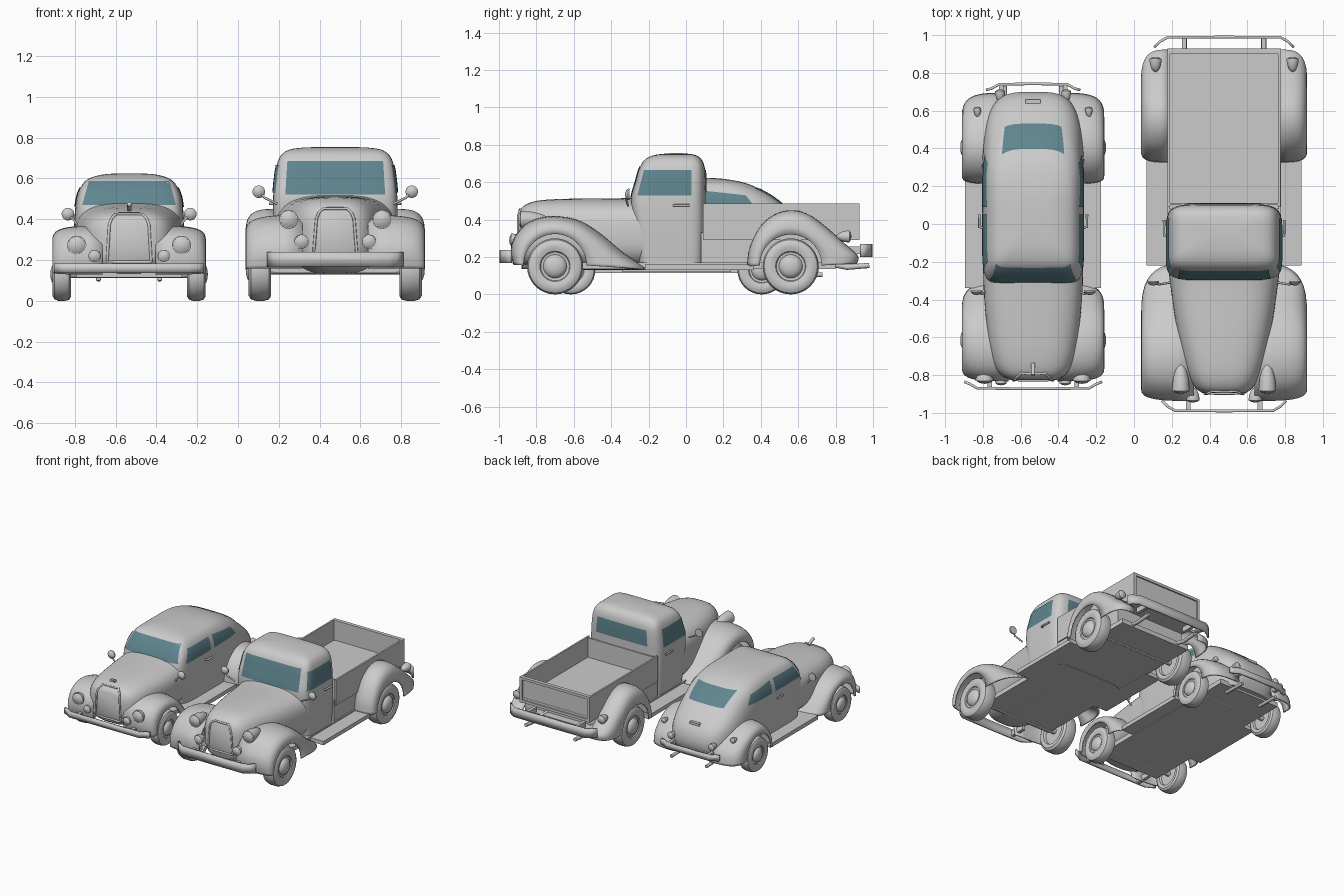
import bpy, bmesh
from math import sin, cos, pi, copysign
from mathutils import Vector as V
from mathutils.bvhtree import BVHTree

if "Cube" in bpy.data.objects:
    bpy.data.objects.remove(bpy.data.objects["Cube"])


def material(name, rgb):
    m = bpy.data.materials.new(name)
    m.use_nodes = True
    m.diffuse_color = (*rgb, 1)
    m.node_tree.nodes["Principled BSDF"].inputs["Base Color"].default_value = (*rgb, 1)
    return m


PAINT = material("grey paint", (0.6, 0.6, 0.6))
GLASS = material("teal glass", (0.115, 0.235, 0.275))


def finish(name, bm, mat=PAINT, thick=0, angle=0.7):
    bmesh.ops.recalc_face_normals(bm, faces=bm.faces)
    me = bpy.data.meshes.new(name)
    bm.to_mesh(me)
    bm.free()
    ob = bpy.data.objects.new(name, me)
    bpy.context.collection.objects.link(ob)
    me.materials.append(mat)
    bpy.ops.object.select_all(action="DESELECT")
    ob.select_set(True)
    bpy.context.view_layer.objects.active = ob
    bpy.ops.object.shade_smooth_by_angle(angle=angle)
    if thick:
        mod = ob.modifiers.new("thickness", "SOLIDIFY")
        mod.thickness, mod.offset = thick, 0
    return ob


def skin(name, rows, closed=True, **kw):
    """Bridge rows of points into a surface; closed rings get end caps."""
    bm = bmesh.new()
    rings = [[bm.verts.new(p) for p in r] for r in rows]
    n = len(rings[0])
    for a, b in zip(rings, rings[1:]):
        for i in range(n if closed else n - 1):
            j = (i + 1) % n
            bm.faces.new((a[i], a[j], b[j], b[i]))
    if closed:
        bm.faces.new(rings[0])
        bm.faces.new(rings[-1])
    return finish(name, bm, **kw)


def box(name, x, y, z):
    ring = lambda h: [(x[0], y[0], h), (x[1], y[0], h), (x[1], y[1], h), (x[0], y[1], h)]
    return skin(name, [ring(z[0]), ring(z[1])])


def sup(t, n):
    """Point on a unit superellipse."""
    return [copysign(abs(f) ** (2 / n), f) for f in (cos(t), sin(t))]


def smooth(pts, per=4):
    """Catmull-Rom resampling of a point list."""
    p = [V(q) for q in pts]
    p = [2 * p[0] - p[1]] + p + [2 * p[-1] - p[-2]]
    out = []
    for i in range(1, len(p) - 2):
        a, b, c, d = p[i - 1:i + 3]
        for k in range(per):
            t = k / per
            out.append(0.5 * (2 * b + (c - a) * t + (2 * a - 5 * b + 4 * c - d) * t * t
                              + (3 * b - a - 3 * c + d) * t ** 3))
    return out + [p[-2]]


def cabin(name, cx, levels, n_back, n_front):
    """Stack of rounded plan outlines: (z, front, back, half width)."""
    ring = [sup(2 * pi * i / 64, n_back if i < 32 else n_front) for i in range(64)]
    rows = [[(cx + w * u, (f + b) / 2 + (b - f) / 2 * v, z) for u, v in ring]
            for z, f, b, w in smooth(levels, 3)]
    return skin(name, rows)


def hood(name, cx, stations, n):
    """Cross-sections from back to nose: (y, half width, bottom, top)."""
    ring = [sup(2 * pi * i / 48, n) for i in range(48)]
    rows = [[(cx + w * u, y, (lo + hi) / 2 + (hi - lo) / 2 * v) for u, v in ring]
            for y, w, lo, hi in smooth(stations, 3)]
    return skin(name, rows)


def fender(name, cx, s, x0, x1, wheel, r, profile):
    """Shell rolling from the top profile over the shoulder to the wheel arch."""
    top = smooth(profile)
    m = len(top) - 1
    rows = []
    for k in range(11):
        c, w = sup(pi / 2 * k / 10, 3.4)
        row = []
        for i, p in enumerate(top):
            a = pi * (1 - i / m)
            q = V((wheel[0] + r * cos(a), wheel[1] + r * sin(a)))
            e = q + (p - q) * max(c, 0)
            row.append((cx + s * (x0 + (x1 - x0) * w), e.x, e.y))
        rows.append(row)
    return skin(name, rows, closed=False, thick=0.01)


def lathe(name, origin, axis, profile, steps=32):
    """Spin (distance along axis, radius) points."""
    ax = V(axis).normalized()
    u = ax.orthogonal().normalized()
    w = ax.cross(u)
    rows = [[V(origin) + ax * d + (u * cos(2 * pi * i / steps) + w * sin(2 * pi * i / steps)) * r
             for i in range(steps)] for d, r in profile]
    return skin(name, rows, angle=0.6)


def wheel(name, cx, s, x, y, r, w):
    prof = [(-.3, .25), (-.3, .62), (-.48, .66), (-.5, .85), (-.4, .96), (-.2, 1), (.2, 1), (.4, .95),
            (.5, .83), (.5, .68), (.44, .54), (.38, .51), (.36, .42), (.46, .38), (.55, .29), (.61, .15), (.62, .02)]
    lathe(name, (cx + s * x, y, r), (s, 0, 0), [(d * w, q * r) for d, q in prof])


def tube(name, pts, r=0.008):
    cu = bpy.data.curves.new(name, "CURVE")
    cu.dimensions, cu.bevel_depth, cu.bevel_resolution, cu.use_fill_caps = "3D", r, 2, True
    sp = cu.splines.new("POLY")
    sp.points.add(len(pts) - 1)
    for q, p in zip(sp.points, pts):
        q.co = (*p, 1)
    ob = bpy.data.objects.new(name, cu)
    bpy.context.collection.objects.link(ob)
    cu.materials.append(PAINT)


def bumper(name, cx, half, ends, y, z, brackets):
    """Flat bar with both ends bent back toward the body."""
    d = copysign(1, y)
    path = [(half, ends), (half - .03, y - d * .025), (half - .07, y - d * .002), (0, y)]
    path = path + [(-a, b) for a, b in path[-2::-1]]
    skin(name, [[(cx + a, b, h) for a, b in path] for h in z], closed=False, thick=0.014)
    for s in (-1, 1):
        x, h = cx + s * brackets, sum(z) / 2
        box(name + "_bracket", (x - .012, x + .012), sorted((y - d * .008, y - d * .13)), (h - .02, h + .02))


def caster(target, look, lift):
    """Return a function dropping points onto a body along the look direction."""
    me, look = target.data, V(look)
    tree = BVHTree.FromPolygons([v.co for v in me.vertices], [p.vertices for p in me.polygons])

    def cast(p):
        hit = tree.ray_cast(p - look * 2, look)[0]
        return (hit or p) - look * lift
    return cast


def window(name, target, corners, look):
    """Glass plate draped on a body."""
    a, b, c, d = [V(p) for p in corners]
    cast = caster(target, look, .005)
    skin(name, [[cast(a.lerp(b, i / 14).lerp(d.lerp(c, i / 14), j / 6)) for i in range(15)]
                for j in range(7)], closed=False, mat=GLASS)


def grille_frame(name, target, cx, low, high, z0, z1):
    """Arched moulding draped on the nose."""
    half = [(low, z0), (high + .012, z1 - .05), (high, z1 - .02), (high - .02, z1)]
    path = half + [(-a, z) for a, z in half[::-1]] + half[:1]
    cast = caster(target, (0, 1, 0), .002)
    pts = [V((cx + p[0] + (q[0] - p[0]) * k / 6, 0, p[1] + (q[1] - p[1]) * k / 6))
           for p, q in zip(path, path[1:]) for k in range(6)]
    tube(name, [cast(p) for p in pts + pts[:1]], .007)


def glazing(car, shell, cx, front, back, sides):
    """front/back: (z low, z high, half low, half high); sides: lists of (y, z)."""
    for label, spec, d in (("windshield", front, 1), ("rear_window", back, -1)):
        lo, hi, a, b = spec
        quad = [(cx - a, 0, lo), (cx + a, 0, lo), (cx + b, 0, hi), (cx - b, 0, hi)]
        window(f"{car}_{label}", shell, quad, (0, d, 0))
    for s in (-1, 1):
        for quad in sides:
            window(f"{car}_side_window", shell, [(cx, y, z) for y, z in quad], (-s, 0, 0))


def lamp(name, x, y, z, r, length, d=-1):
    """Teardrop lamp facing along d*y with a domed lens."""
    lathe(name, (x, y, z), (0, d, 0), [(-length, r * .08), (-length * .93, r * .35), (-length * .75, r * .65),
          (-length * .45, r * .9), (-.01, r), (0, r), (0, r * .88), (r * .2, r * .6), (r * .3, r * .05)], 24)


def mirror(name, cx, s, x0, x1, y, z):
    tube(name + "_arm", [(cx + s * x0, y, z - .06), (cx + s * (x1 - .03), y - .01, z - .03), (cx + s * x1, y, z)], .006)
    lathe(name, (cx + s * x1, y, z), (0, 1, 0), [(-.016, .006), (-.01, .022), (0, .031), (.008, .031), (.009, .002)], 20)


# ---------------- pickup ----------------
C = 0.477
cab = cabin("pickup_cab", C, [(.13, -.25, .1, .295), (.35, -.28, .105, .305), (.5, -.295, .105, .305),
            (.6, -.27, .105, .297), (.68, -.247, .1, .283), (.725, -.215, .08, .255),
            (.747, -.16, .045, .2), (.755, -.08, -.02, .08)], 6, 7)
nose = hood("pickup_hood", C, [(-.2, .3, .13, .53), (-.32, .285, .13, .515), (-.5, .26, .13, .513),
            (-.68, .225, .13, .51), (-.8, .19, .14, .5), (-.865, .155, .16, .475), (-.895, .115, .19, .44)], 3)
glazing("pickup", cab, C, (.52, .685, .245, .235), (.545, .665, .22, .21),
        [[(-.26, .53), (.03, .53), (.03, .665), (-.225, .665)]])
grille_frame("pickup_grille_frame", nose, C, .106, .08, .23, .452)
box("pickup_underbody", (C - .3, C + .3), (-.72, .8), (.135, .17))
box("pickup_rear_sill", (C - .29, C + .29), (.08, .74), (.15, .33))
box("bed_floor", (C - .295, C + .295), (.1, .92), (.29, .33))
box("bed_front_wall", (C - .29, C + .29), (.1, .112), (.3, .48))
box("tailgate", (C - .285, C + .285), (.905, .918), (.29, .48))
for z in ((.292, .312), (.467, .487)):
    box("tailgate_rail", (C - .3, C + .3), (.9, .928), z)
for s in (-1, 1):
    side = lambda a, b: sorted((C + s * a, C + s * b))
    box("bed_side", side(.286, .299), (.09, .925), (.29, .487))
    box("tailgate_post", side(.278, .3), (.9, .928), (.29, .487))
    box("pickup_running_board", side(.28, .41), (-.22, .36), (.13, .16))
    fender("pickup_front_fender", C, s, .16, .435, (-.7, .155), .168,
           [(-.92, .16), (-.932, .23), (-.915, .3), (-.85, .375), (-.76, .41), (-.66, .412), (-.56, .385),
            (-.45, .315), (-.33, .215), (-.21, .135)])
    fender("pickup_rear_fender", C, s, .292, .435, (.56, .155), .165,
           [(.33, .15), (.345, .25), (.4, .36), (.48, .425), (.57, .445), (.66, .42), (.76, .345),
            (.85, .265), (.915, .205), (.91, .165)])
    for y in (-.7, .56):
        wheel("pickup_wheel", C, s, .37, y, .15, .11)
    lamp("pickup_headlight", C + s * .229, -.885, .4, .046, .15)
    lamp("pickup_fog_light", C + s * .165, -.935, .29, .035, .07)
    lamp("pickup_tail_light", C + s * .363, .875, .31, .032, .07, 1)
    mirror("pickup_mirror", C, s, .285, .375, -.31, .535)
    tube("pickup_door_handle", [(C + s * .3, -.065, .476), (C + s * .318, -.06, .476), (C + s * .318, .02, .476)], .007)
    tube("pickup_exhaust", [(C + s * .2, .6, .17), (C + s * .2, .76, .165), (C + s * .21, .86, .145),
                            (C + s * .21, .98, .155)], .014)
bumper("pickup_front_bumper", C, .33, -.935, -.99, (.168, .238), .19)
bumper("pickup_rear_bumper", C, .37, .935, .99, (.2, .27), .21)
for y in (-.7, .56):
    tube("pickup_axle", [(C - .37, y, .15), (C + .37, y, .15)], .02)

# ---------------- sedan ----------------
C = -0.534
body = cabin("sedan_body", C, [(.13, -.28, .655, .262), (.2, -.3, .695, .267), (.28, -.315, .695, .27), (.36, -.32, .655, .27),
             (.46, -.312, .545, .264), (.53, -.275, .455, .25), (.58, -.235, .36, .222), (.605, -.195, .28, .185),
             (.62, -.13, .18, .125), (.625, -.04, .07, .05)], 3.6, 9)
nose = hood("sedan_hood", C, [(-.2, .265, .13, .49), (-.34, .262, .13, .475), (-.5, .25, .13, .465), (-.65, .232, .13, .455),
            (-.75, .205, .14, .44), (-.8, .17, .15, .42), (-.825, .125, .17, .39)], 3)
glazing("sedan", body, C, (.47, .587, .23, .198), (.475, .565, .15, .165),
        [[(-.25, .46), (.05, .46), (.05, .555), (-.2, .555)], [(.09, .46), (.37, .465), (.32, .53), (.09, .555)]])
grille_frame("sedan_grille_frame", nose, C, .108, .085, .19, .425)
box("sedan_underbody", (C - .26, C + .26), (-.7, .62), (.115, .15))
tube("hood_ornament", [(C, -.74, .447), (C, -.77, .465), (C, -.8, .475)], .011)
box("plate_lamp", (C - .04, C + .04), (.63, .66), (.36, .378))
for s in (-1, 1):
    side = lambda a, b: sorted((C + s * a, C + s * b))
    box("sedan_running_board", side(.24, .36), (-.34, .24), (.12, .15))
    fender("sedan_front_fender", C, s, .13, .372, (-.615, .14), .148,
           [(-.81, .13), (-.828, .2), (-.815, .28), (-.765, .335), (-.68, .36), (-.58, .352), (-.48, .31),
            (-.39, .225), (-.31, .13)])
    fender("sedan_rear_fender", C, s, .15, .372, (.405, .14), .148,
           [(.215, .13), (.225, .22), (.27, .3), (.34, .35), (.42, .362), (.51, .34), (.6, .285), (.67, .21), (.69, .13)])
    for y in (-.615, .405):
        wheel("sedan_wheel", C, s, .33, y, .13, .09)
    lamp("sedan_headlight", C + s * .257, -.832, .272, .047, .06)
    lamp("sedan_fog_light", C + s * .17, -.845, .22, .03, .06)
    lamp("sedan_tail_light", C + s * .295, .615, .3, .02, .05, 1)
    lamp("sedan_reverse_light", C + s * .175, .705, .25, .026, .06, 1)
    mirror("sedan_mirror", C, s, .25, .3, -.36, .425)
    tube("sedan_door_handle", [(C + s * .265, -.02, .41), (C + s * .285, -.015, .41), (C + s * .285, .05, .41)], .007)
    tube("sedan_exhaust", [(C + s * .15, .55, .11), (C + s * .15, .73, .105)], .012)
bumper("sedan_front_bumper", C, .365, -.835, -.872, (.137, .182), .23)
bumper("sedan_rear_bumper", C, .25, .71, .742, (.165, .21), .17)
for y in (-.615, .405):
    tube("sedan_axle", [(C - .33, y, .13), (C + .33, y, .13)], .018)
